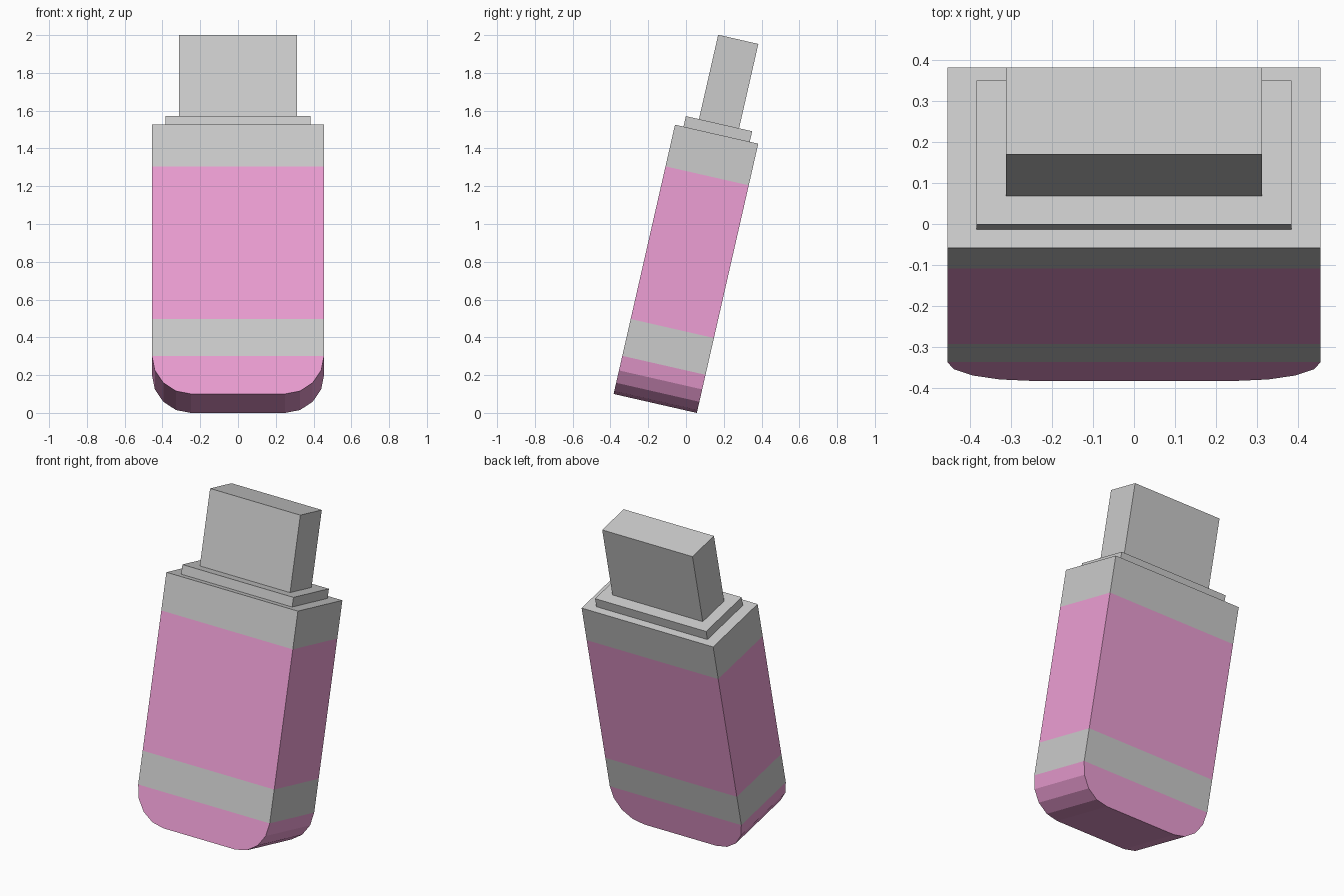
import bpy, bmesh, math
from mathutils import Matrix

if "Cube" in bpy.data.objects:
    bpy.data.objects.remove(bpy.data.objects["Cube"])

# The whole stick leans back about x
TILT = Matrix.Translation((0, -0.163, 0.05)) @ Matrix.Rotation(math.radians(-12.85), 4, 'X')


def add_object(name, bm, materials=()):
    bmesh.ops.recalc_face_normals(bm, faces=bm.faces)
    mesh = bpy.data.meshes.new(name)
    bm.to_mesh(mesh)
    bm.free()
    for mat in materials:
        mesh.materials.append(mat)
    obj = bpy.data.objects.new(name, mesh)
    bpy.context.collection.objects.link(obj)
    obj.matrix_world = TILT
    return obj


def material(name, color):
    mat = bpy.data.materials.new(name)
    mat.diffuse_color = color
    mat.use_nodes = True
    mat.node_tree.nodes["Principled BSDF"].inputs["Base Color"].default_value = mat.diffuse_color
    return mat


def box(name, half_x, half_y, z0, z1):
    bm = bmesh.new()
    bmesh.ops.create_cube(bm, size=1, matrix=Matrix.Translation((0, 0, (z0 + z1) / 2))
                          @ Matrix.Diagonal((2 * half_x, 2 * half_y, z1 - z0, 1)))
    return add_object(name, bm)


# Body: outline with rounded lower corners, extruded front to back
W, D, H, R, SEGS = 0.456, 0.226, 1.462, 0.207, 4
right = [(W - R + R * math.sin(t), R - R * math.cos(t))
         for t in (math.pi / 2 * i / SEGS for i in range(SEGS + 1))] + [(W, H)]
outline = right + [(-x, z) for x, z in reversed(right)]
bm = bmesh.new()
face = bm.faces.new([bm.verts.new((x, -D, z)) for x, z in outline])
new = bmesh.ops.extrude_face_region(bm, geom=[face])['geom']
bmesh.ops.translate(bm, vec=(0, 2 * D, 0),
                    verts=[g for g in new if isinstance(g, bmesh.types.BMVert)])

# Colour bands: cut rings around the body, then alternate pink and grey
cuts = (R, 0.407, 1.236)
for z in cuts:
    bmesh.ops.bisect_plane(bm, geom=bm.verts[:] + bm.edges[:] + bm.faces[:],
                           plane_co=(0, 0, z), plane_no=(0, 0, 1), dist=1e-5)
for f in bm.faces:
    f.material_index = sum(f.calc_center_median().z > z for z in cuts) % 2
add_object("body", bm, [material("pink", (0.85, 0.345, 0.66, 1)),
                        material("grey", (0.75, 0.75, 0.75, 1))])

# Collar step and plug on top
box("collar", 0.385, 0.18, H, 1.519)
box("plug", 0.313, 0.109, 1.519, 1.977)
